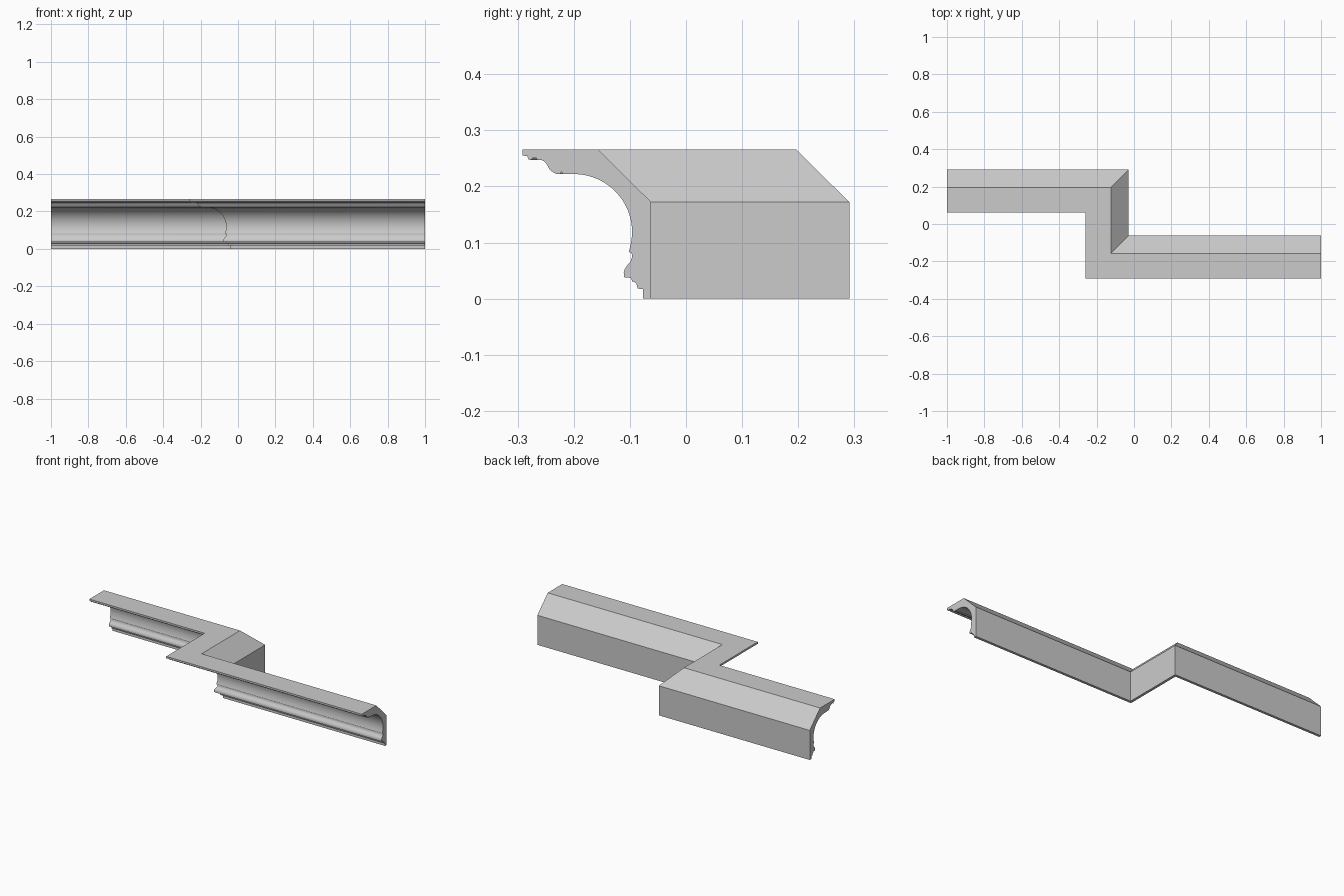
import bpy
import bmesh
from math import sin, cos, radians

cube = bpy.data.objects.get("Cube")
if cube:
    bpy.data.objects.remove(cube, do_unlink=True)

# Plain plaster colour
plaster = bpy.data.materials.new("grey_plaster")
plaster.use_nodes = True
plaster.diffuse_color = (0.6, 0.6, 0.6, 1)
plaster.node_tree.nodes["Principled BSDF"].inputs["Base Color"].default_value = (0.6, 0.6, 0.6, 1)


def arc(centre, radius, start, end, steps):
    """Points on an arc, as (distance from the wall, height) in thousandths."""
    angles = [radians(start + (end - start) * i / steps) for i in range(steps + 1)]
    return [(centre[0] + radius * cos(a), centre[1] + radius * sin(a)) for a in angles]


# Cross-section: distance out from the wall and height, in thousandths
wall_and_top = [(0, 0), (0, 172), (95, 266), (229, 266)]
upper_lip = [(229, 255), (221, 254), (219, 248), (215, 247), (211, 251), (205, 251), (203, 247), (195, 247)]
upper_curve = [(190, 244), (185, 238), (181, 230), (175, 225), (169, 222), (162, 222), (160, 226), (157, 222)]
cove = arc((138, 118), 104, 90, 180, 24)
lower_neck = [(35, 105), (37, 94), (40, 83), (35, 82), (34, 74)]
lower_bead = [(37, 66), (43, 59), (47, 53), (49, 46), (48, 38)]
lower_steps = [(36, 37), (34, 31), (27, 28), (24, 18), (15, 17), (15, 0)]
profile = wall_and_top + upper_lip + upper_curve + cove + lower_neck + lower_bead + lower_steps

# The wall line, and how each corner moves outward so the corners are mitred
left_y, right_y, step_x = 0.291, -0.062, -0.029
path = [((-1, left_y), (0, -1)),
        ((step_x, left_y), (-1, -1)),
        ((step_x, right_y), (-1, -1)),
        ((1, right_y), (0, -1))]

# Sweep the cross-section along the wall
bm = bmesh.new()
rings = []
for (x, y), (out_x, out_y) in path:
    rings.append([bm.verts.new((x + out_x * d / 1000, y + out_y * d / 1000, z / 1000))
                  for d, z in profile])
for first, second in zip(rings, rings[1:]):
    for i in range(len(profile)):
        j = (i + 1) % len(profile)
        bm.faces.new((first[i], first[j], second[j], second[i]))
bm.faces.new(rings[0])
bm.faces.new(rings[-1][::-1])
bmesh.ops.recalc_face_normals(bm, faces=bm.faces[:])

mesh = bpy.data.meshes.new("cornice_moulding")
bm.to_mesh(mesh)
bm.free()
mesh.materials.append(plaster)
cornice = bpy.data.objects.new("cornice_moulding", mesh)
bpy.context.collection.objects.link(cornice)

# Smooth cove and bead, crisp steps and corners
bpy.ops.object.select_all(action="DESELECT")
cornice.select_set(True)
bpy.context.view_layer.objects.active = cornice
bpy.ops.object.shade_smooth_by_angle(angle=radians(30))
